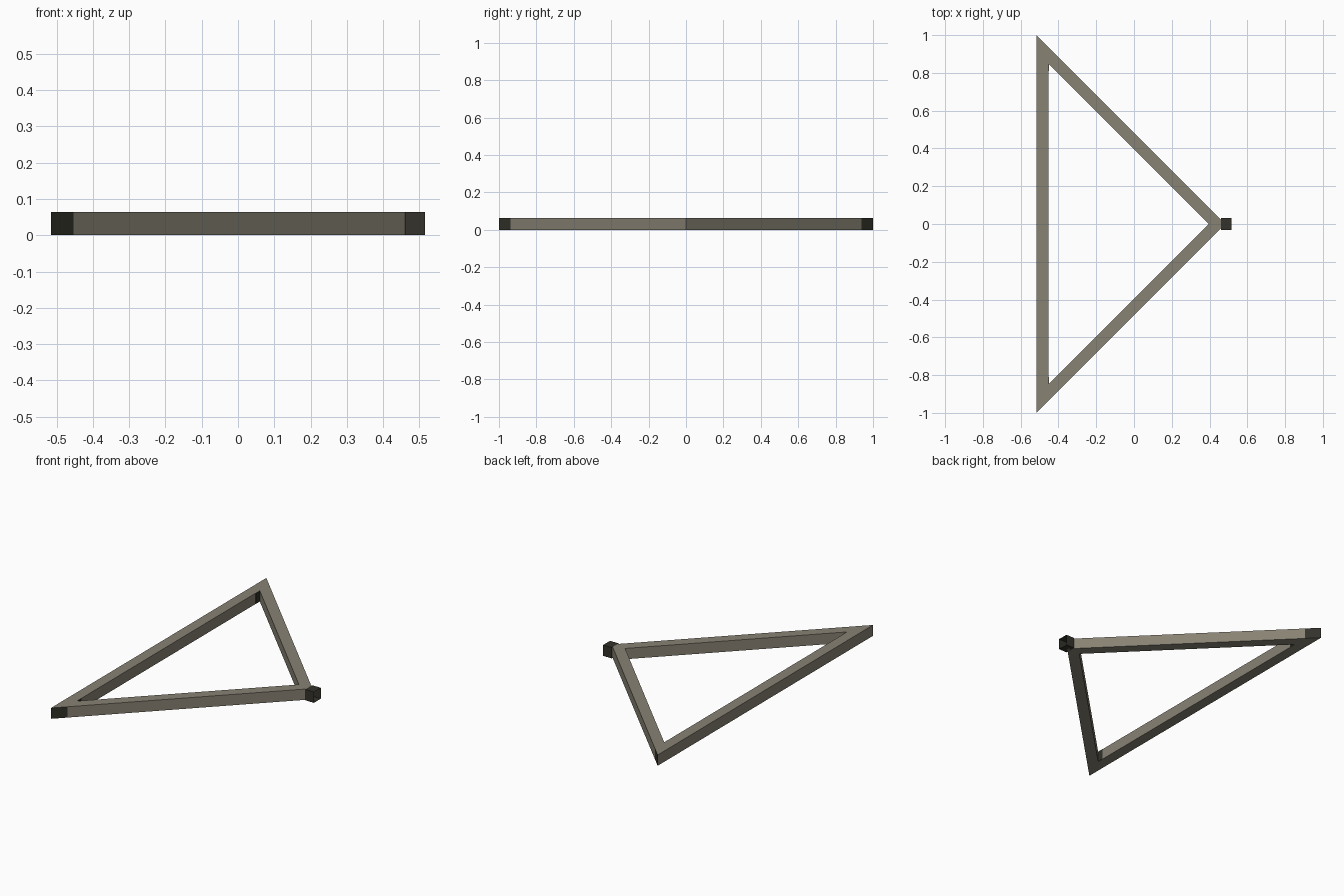
import bpy
import bmesh

if "Cube" in bpy.data.objects:
    bpy.data.objects.remove(bpy.data.objects["Cube"])

H = 0.0635          # bar height
BACK, INNER = -0.516, -0.453   # outer and inner face of the long bar


def material(name, rgb):
    m = bpy.data.materials.new(name)
    m.diffuse_color = (*rgb, 1)
    m.use_nodes = True
    m.node_tree.nodes["Principled BSDF"].inputs["Base Color"].default_value = m.diffuse_color
    return m


WOOD = material("weathered wood", (0.25, 0.225, 0.175))
DARK = material("dark end", (0.033, 0.032, 0.024))


def make(name, bm, mats):
    me = bpy.data.meshes.new(name)
    bm.to_mesh(me)
    bm.free()
    for m in mats:
        me.materials.append(m)
    ob = bpy.data.objects.new(name, me)
    bpy.context.collection.objects.link(ob)
    return ob


def prism(outline, z0=0.0, z1=H):
    """Extrude a flat outline upward."""
    bm = bmesh.new()
    base = bm.faces.new([bm.verts.new((x, y, z0)) for x, y in outline])
    top = bmesh.ops.extrude_face_region(bm, geom=[base])["geom"]
    bmesh.ops.translate(bm, vec=(0, 0, z1 - z0),
                        verts=[v for v in top if isinstance(v, bmesh.types.BMVert)])
    bmesh.ops.recalc_face_normals(bm, faces=bm.faces)
    bm.normal_update()
    return bm


# Long bar with mitred dark ends
bm = prism([(BACK, -1), (INNER, -0.937), (INNER, 0.937), (BACK, 1)])
for f in bm.faces:
    f.material_index = int(abs(f.normal.y) > 0.5)
make("long_bar", bm, [WOOD, DARK])

# Two diagonal bars meeting at the tip, with dark marks in the inner corners
for side, s in (("back", 1), ("front", -1)):
    make(side + "_diagonal_bar",
         prism([(INNER, 0.937 * s), (0.484, 0), (0.396, 0), (INNER, 0.849 * s)]), [WOOD])
    make(side + "_corner_mark",
         prism([(INNER, 0.849 * s), (INNER + 0.002, 0.847 * s),
                (INNER + 0.002, 0.81 * s), (INNER, 0.81 * s)], 0.001, H - 0.001), [DARK])

# Dark square sleeve around the tip, open at both ends
bm = prism([(0.46, -0.032), (0.516, -0.032), (0.516, 0.032), (0.46, 0.032)], 0, H + 0.0005)
bmesh.ops.delete(bm, geom=[f for f in bm.faces if abs(f.normal.x) > 0.5], context='FACES')
make("tip_sleeve", bm, [DARK])
